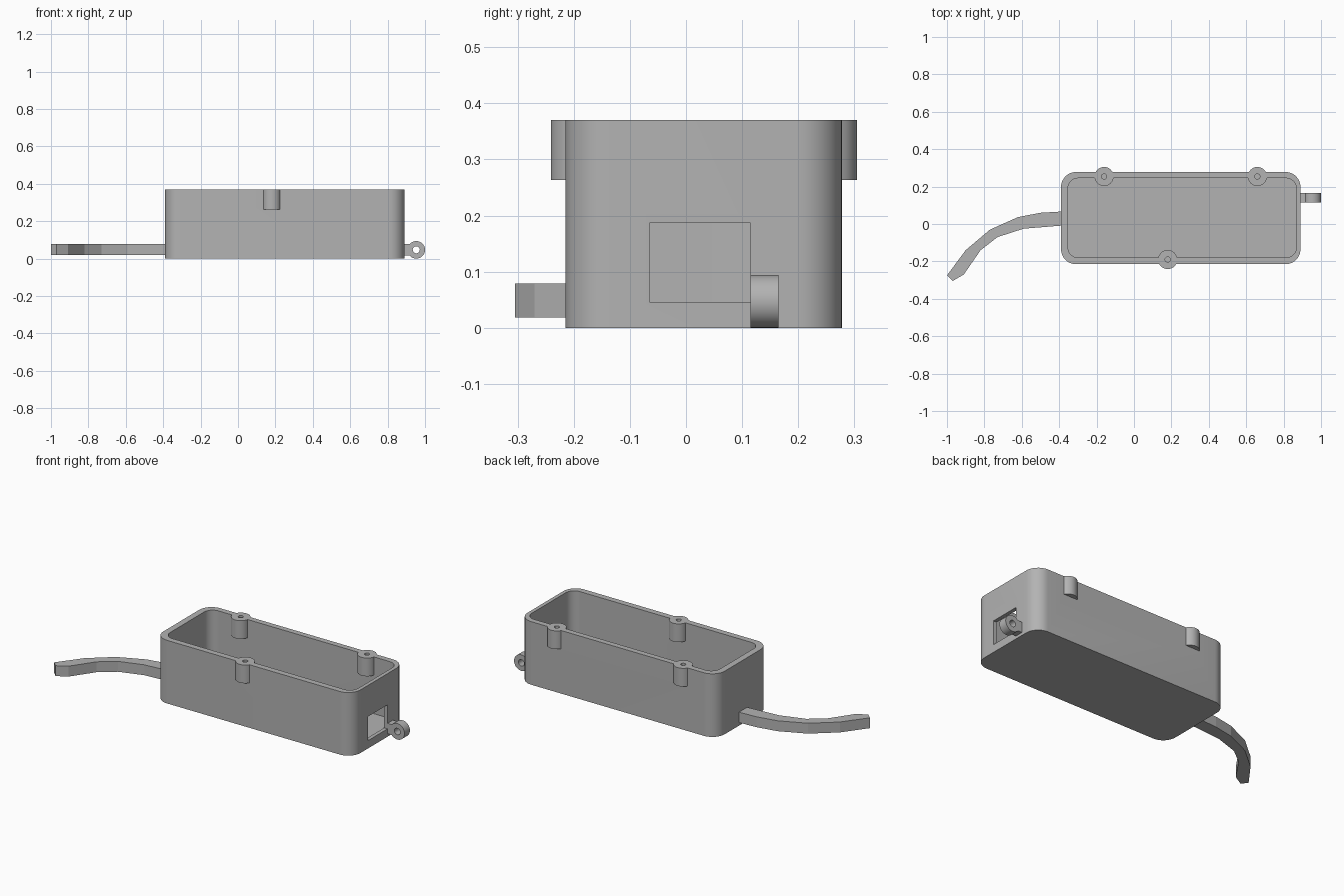
import bpy
import bmesh
from math import cos, sin, pi, radians
from mathutils import Matrix

cube = bpy.data.objects.get("Cube")
if cube:
    bpy.data.objects.remove(cube, do_unlink=True)

grey = bpy.data.materials.new("matte grey")
grey.use_nodes = True
GREY = (0.45, 0.45, 0.45, 1)
grey.diffuse_color = GREY
grey.node_tree.nodes["Principled BSDF"].inputs["Base Color"].default_value = GREY


def prism(name, outline, z0, z1):
    """Extrude a flat outline from z0 to z1."""
    bm = bmesh.new()
    base = bm.faces.new([bm.verts.new((x, y, z0)) for x, y in outline])
    top = bmesh.ops.extrude_face_region(bm, geom=[base])["geom"]
    bmesh.ops.translate(bm, vec=(0, 0, z1 - z0),
                        verts=[v for v in top if isinstance(v, bmesh.types.BMVert)])
    bmesh.ops.recalc_face_normals(bm, faces=bm.faces)
    mesh = bpy.data.meshes.new(name)
    bm.to_mesh(mesh)
    bm.free()
    mesh.materials.append(grey)
    obj = bpy.data.objects.new(name, mesh)
    bpy.context.collection.objects.link(obj)
    return obj


def circle(x, y, r, n=40):
    return [(x + r * cos(2 * pi * i / n), y + r * sin(2 * pi * i / n)) for i in range(n)]


def rectangle(x0, x1, y0, y1):
    return [(x0, y0), (x1, y0), (x1, y1), (x0, y1)]


def rounded(x0, x1, y0, y1, r, n=10):
    centres = [(x1 - r, y1 - r), (x0 + r, y1 - r), (x0 + r, y0 + r), (x1 - r, y0 + r)]
    return [(cx + r * cos(pi / 2 * (q + i / n)), cy + r * sin(pi / 2 * (q + i / n)))
            for q, (cx, cy) in enumerate(centres) for i in range(n + 1)]


def combine(obj, other, operation):
    """Apply a boolean and discard the helper."""
    mod = obj.modifiers.new("combine", "BOOLEAN")
    mod.operation, mod.object, mod.solver = operation, other, "EXACT"
    bpy.context.view_layer.objects.active = obj
    bpy.ops.object.modifier_apply(modifier=mod.name)
    bpy.data.objects.remove(other, do_unlink=True)


# Open tray with rounded corners
HEIGHT = 0.37
case = prism("case", rounded(-0.39, 0.89, -0.215, 0.278, 0.08), 0, HEIGHT)
combine(case, prism("cavity", rounded(-0.353, 0.868, -0.18, 0.245, 0.055), 0.037, 0.6), "DIFFERENCE")

# Screw bosses merged into the rim, then drilled
bosses = [(-0.16, 0.254), (0.66, 0.254), (0.18, -0.19)]
for x, y in bosses:
    combine(case, prism("boss", circle(x, y, 0.051), 0.263, HEIGHT), "UNION")
for x, y in bosses:
    combine(case, prism("screw_hole", circle(x, y, 0.014, 20), 0.28, 0.6), "DIFFERENCE")

# Port opening in the end wall
combine(case, prism("port", rectangle(0.8, 1, -0.065, 0.115), 0.046, 0.187), "DIFFERENCE")

# Hinge eye: drawn flat, then stood upright so its axis runs along y
eye = prism("hinge_eye", circle(0.953, 0.047, 0.047), -0.165, -0.115)
combine(eye, prism("neck", rectangle(0.88, 0.94, 0.017, 0.078), -0.165, -0.115), "UNION")
combine(eye, prism("pin_hole", circle(0.953, 0.047, 0.019, 24), -0.3, 0), "DIFFERENCE")
eye.data.transform(Matrix.Rotation(radians(90), 4, "X"))

# Curved tail arm
outer = [(-0.38, 0.067), (-0.5, 0.06), (-0.62, 0.037), (-0.77, -0.03), (-0.9, -0.14), (-1, -0.275)]
inner = [(-0.97, -0.305), (-0.91, -0.27), (-0.82, -0.14), (-0.73, -0.07), (-0.59, -0.025), (-0.38, -0.008)]
prism("tail_arm", outer + inner, 0.018, 0.079)

# Smooth the rounded parts only
for obj in (case, eye):
    bpy.ops.object.select_all(action="DESELECT")
    obj.select_set(True)
    bpy.context.view_layer.objects.active = obj
    bpy.ops.object.shade_smooth_by_angle(angle=radians(25))
